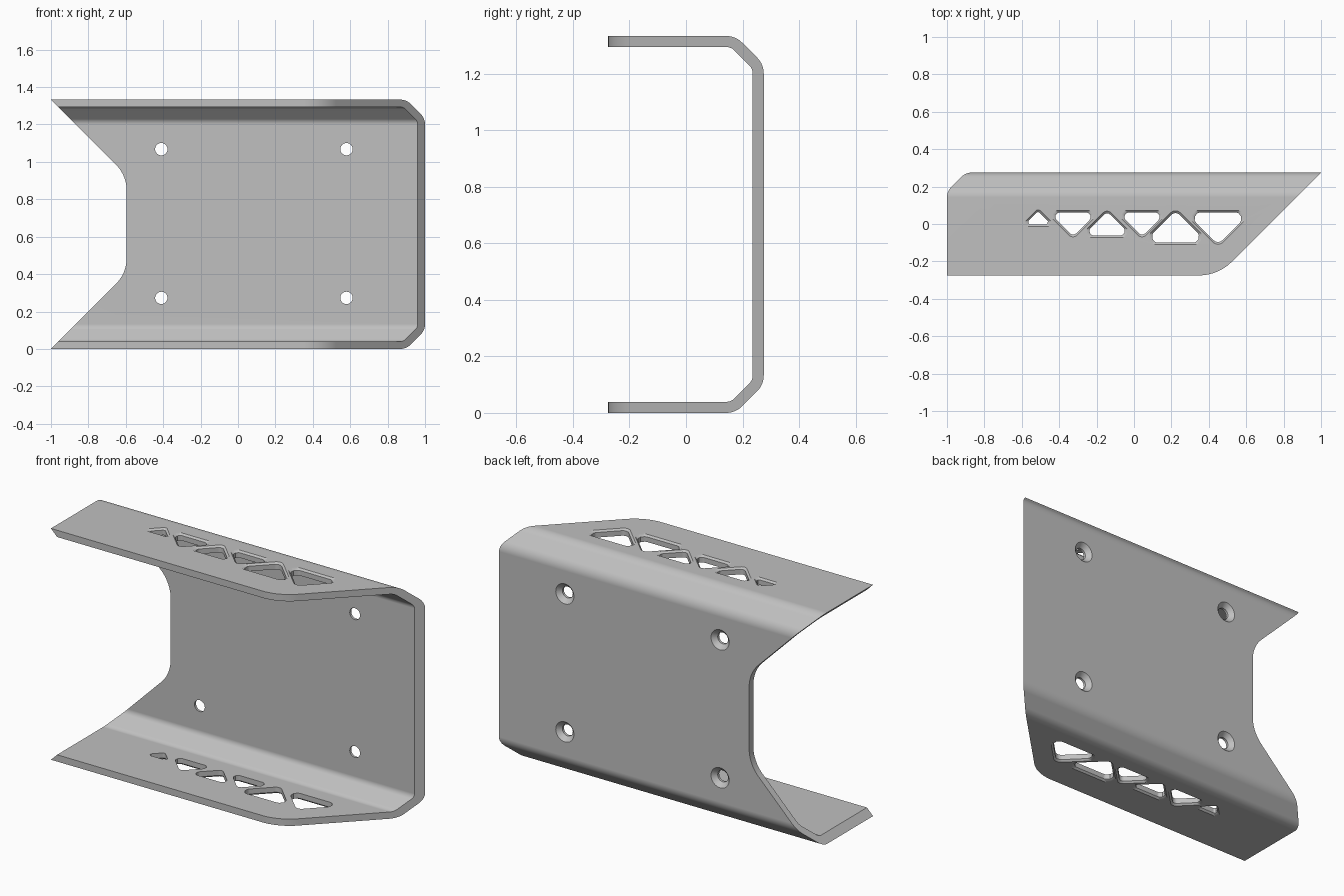
import bpy, bmesh, math
from mathutils import Vector

cube = bpy.data.objects.get("Cube")
if cube:
    bpy.data.objects.remove(cube, do_unlink=True)

HEIGHT = 1.333
BACK = 0.275
WALL = 0.039

metal = bpy.data.materials.new("plain grey metal")
metal.use_nodes = True
grey = (0.53, 0.53, 0.53, 1)
metal.diffuse_color = grey
metal.node_tree.nodes["Principled BSDF"].inputs["Base Color"].default_value = grey


def rounded(corners, steps=10):
    """Outline from (a, b, radius) corners, with arcs where radius > 0."""
    out = []
    pts = [Vector(c[:2]) for c in corners]
    for i, p in enumerate(pts):
        r = corners[i][2]
        if r == 0:
            out.append(p)
            continue
        u = (pts[i - 1] - p).normalized()
        v = (pts[(i + 1) % len(pts)] - p).normalized()
        half = u.angle(v) / 2
        centre = p + (u + v).normalized() * (r / math.sin(half))
        start = p + u * (r / math.tan(half)) - centre
        end = p + v * (r / math.tan(half)) - centre
        for k in range(steps + 1):
            out.append(centre + start.lerp(end, k / steps).normalized() * r)
    return out


def loft(name, axis, rings):
    """Solid through (level, outline) rings stacked along an axis."""
    place = {"x": lambda p, l: (l, p[0], p[1]),
             "y": lambda p, l: (p[0], l, p[1]),
             "z": lambda p, l: (p[0], p[1], l)}[axis]
    bm = bmesh.new()
    loops = [[bm.verts.new(place(p, level)) for p in outline] for level, outline in rings]
    n = len(loops[0])
    for low, high in zip(loops, loops[1:]):
        for i in range(n):
            j = (i + 1) % n
            bm.faces.new((low[i], low[j], high[j], high[i]))
    bm.faces.new(loops[0])
    bm.faces.new(loops[-1])
    bmesh.ops.recalc_face_normals(bm, faces=bm.faces)
    mesh = bpy.data.meshes.new(name)
    bm.to_mesh(mesh)
    bm.free()
    mesh.materials.append(metal)
    obj = bpy.data.objects.new(name, mesh)
    bpy.context.collection.objects.link(obj)
    return obj


def cut(target, cutter, operation="DIFFERENCE"):
    cutter.hide_render = True
    mod = target.modifiers.new(cutter.name, "BOOLEAN")
    mod.operation = operation
    mod.solver = "EXACT"
    mod.object = cutter
    bpy.context.view_layer.objects.active = target
    bpy.ops.object.modifier_apply(modifier=mod.name)
    bpy.data.objects.remove(cutter, do_unlink=True)


# Folded channel: two flanges joined to the back plate by softened 45 degree bends
bend = 0.1
lip = WALL * math.tan(math.pi / 8)
lower = [(-0.4, 0, 0), (BACK - bend, 0, 0.08), (BACK, bend, 0.08)]
inner = [(BACK - WALL, bend + lip, 0.041), (BACK - bend - lip, WALL, 0.041), (-0.4, WALL, 0)]
flip = lambda pts: [(y, HEIGHT - z, r) for y, z, r in reversed(pts)]
section = rounded(lower + flip(lower) + flip(inner) + inner)
bracket = loft("channel_bracket", "x", [(-1.2, section), (1.2, section)])

# Slanted flange ends, with a rounded front corner
flange = rounded([(-1.5, -BACK, 0), (0.45, -BACK, 0.25), (1.3, 0.575, 0), (-1.5, 0.575, 0)])
cut(bracket, loft("flange_outline", "z", [(-0.5, flange), (2, flange)]), "INTERSECT")

# Wide notch in the other end
notch = rounded([(-1.4, -0.4, 0), (-0.595, 0.405, 0.2),
                 (-0.595, HEIGHT - 0.405, 0.2), (-1.4, HEIGHT + 0.4, 0)])
cut(bracket, loft("end_notch", "y", [(-1, notch), (1, notch)]))

# Triangular windows through both flanges, chamfered on the outside:
# centre x, base y, height, direction of the point
windows = [(-0.513, -0.013, 0.096, 1), (-0.326, 0.072, 0.153, -1),
           (-0.144, -0.072, 0.153, 1), (0.043, 0.072, 0.153, -1),
           (0.222, -0.11, 0.196, 1), (0.449, 0.072, 0.196, -1)]
chamfer = 0.01
for x, base, h, way in windows:
    inradius = h * (math.sqrt(2) - 1)
    centre = Vector((x, base + way * inradius))
    shape = rounded([(-h, -way * inradius, 0.19 * h), (h, -way * inradius, 0.19 * h),
                     (0, way * (h - inradius), 0.19 * h)], 6)
    wide = [centre + p for p in shape]
    tight = [centre + p * (1 - chamfer / inradius) for p in shape]
    cut(bracket, loft("window", "z", [
        (-0.1, wide), (0, wide), (chamfer, tight),
        (HEIGHT - chamfer, tight), (HEIGHT, wide), (HEIGHT + 0.1, wide)]))

# Screw holes, countersunk from behind
def circle(x, z, r, n=32):
    return [(x + r * math.cos(math.tau * i / n), z + r * math.sin(math.tau * i / n))
            for i in range(n)]

for x in (-0.41, 0.58):
    for z in (0.273, 1.068):
        bore, rim = circle(x, z, 0.033), circle(x, z, 0.058)
        cut(bracket, loft("screw_hole", "y", [
            (0.1, bore), (BACK - 0.025, bore), (BACK, rim), (BACK + 0.1, rim)]))

# Smooth bends, crisp cut edges
bpy.ops.object.select_all(action="DESELECT")
bracket.select_set(True)
bpy.context.view_layer.objects.active = bracket
bpy.ops.object.shade_smooth_by_angle(angle=math.radians(30))
weighted = bracket.modifiers.new("flat_panels", "WEIGHTED_NORMAL")
weighted.keep_sharp = True
